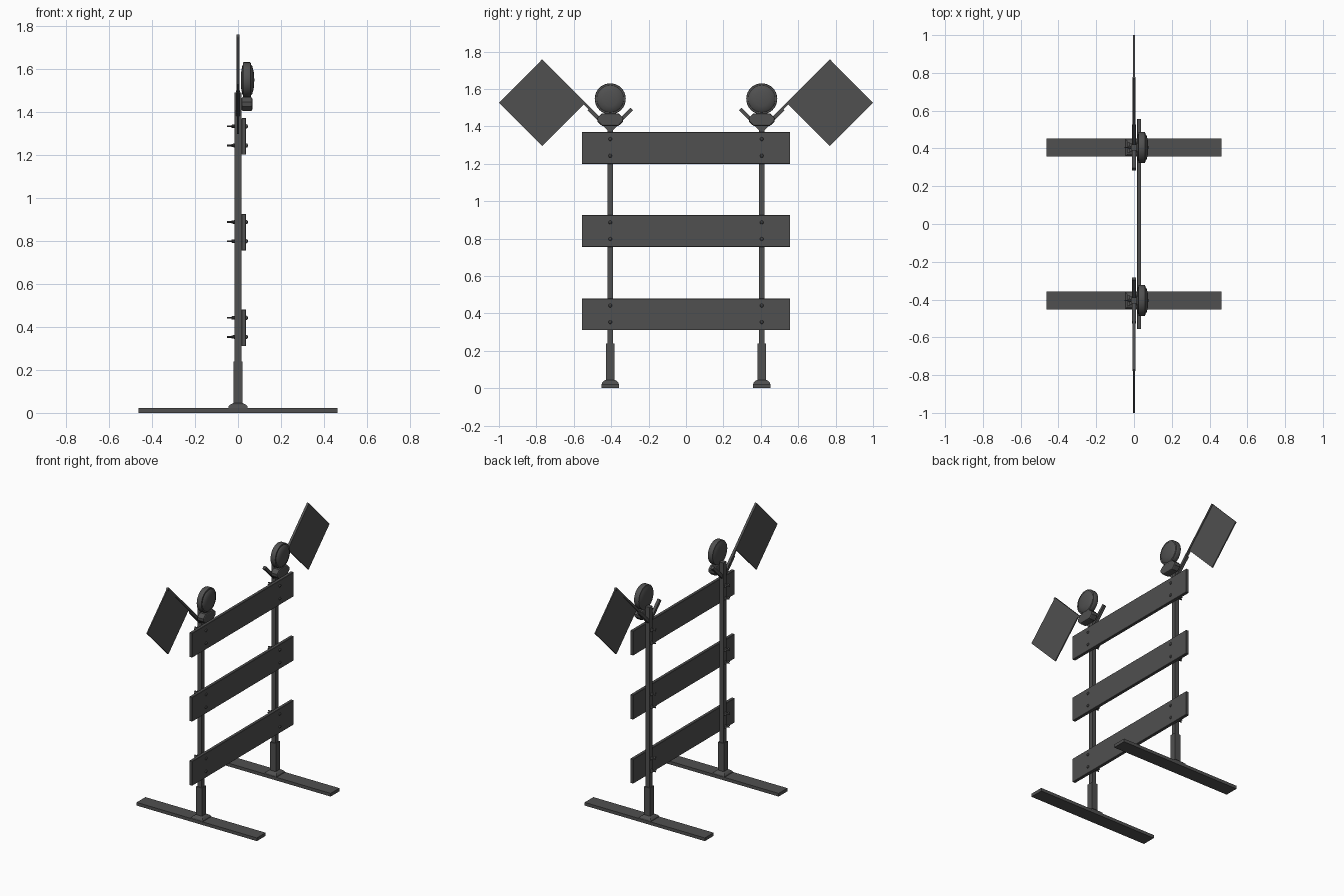
import bpy, bmesh, math
from mathutils import Vector, Matrix

if "Cube" in bpy.data.objects:
    bpy.data.objects.remove(bpy.data.objects["Cube"])

POST_Y = 0.405
DARK = bpy.data.materials.new("dark_grey")
DARK.diffuse_color = (0.08, 0.08, 0.08, 1)
DARK.use_nodes = True
DARK.node_tree.nodes["Principled BSDF"].inputs["Base Color"].default_value = DARK.diffuse_color


def finish(name, bm, smooth=False):
    bmesh.ops.recalc_face_normals(bm, faces=bm.faces)
    me = bpy.data.meshes.new(name)
    bm.to_mesh(me)
    bm.free()
    me.materials.append(DARK)
    ob = bpy.data.objects.new(name, me)
    bpy.context.collection.objects.link(ob)
    if smooth:
        bpy.ops.object.select_all(action='DESELECT')
        ob.select_set(True)
        bpy.context.view_layer.objects.active = ob
        bpy.ops.object.shade_smooth_by_angle(angle=math.radians(35))
    return ob


def add_box(bm, lo, hi, rot=None, origin=(0, 0, 0)):
    lo, hi = Vector(lo), Vector(hi)
    m = Matrix.Translation((lo + hi) / 2) @ Matrix.Diagonal((*(hi - lo), 1))
    if rot is not None:
        m = Matrix.Translation(origin) @ Matrix.Rotation(rot, 4, 'X') @ m
    bmesh.ops.create_cube(bm, size=1, matrix=m)


def add_lathe(bm, profile, matrix, n=24, turn=0.0):
    """Spin (radius, height) points about local z; zero radius closes the end."""
    rings = []
    for r, h in profile:
        k = 1 if r == 0 else n
        rings.append([bm.verts.new(matrix @ Vector((r * math.cos(turn + 2 * math.pi * i / n),
                      r * math.sin(turn + 2 * math.pi * i / n), h))) for i in range(k)])
    for a, b in zip(rings, rings[1:]):
        for i in range(n):
            q = [a[i % len(a)], a[(i + 1) % len(a)], b[(i + 1) % len(b)], b[i % len(b)]]
            bm.faces.new(list(dict.fromkeys(q)))


def along_x(x, y, z):
    return Matrix.Translation((x, y, z)) @ Matrix.Rotation(math.pi / 2, 4, 'Y')


# three horizontal rails
for label, z in (("lower", 0.395), ("middle", 0.84), ("upper", 1.285)):
    bm = bmesh.new()
    add_box(bm, (0.016, -0.557, z - 0.085), (0.038, 0.557, z + 0.085))
    bmesh.ops.bevel(bm, geom=bm.edges[:], offset=0.002, segments=1, affect='EDGES')
    finish(label + "_rail", bm)

for side, s in (("left", -1), ("right", 1)):
    y = s * POST_Y

    # flat ground foot
    bm = bmesh.new()
    add_box(bm, (-0.462, y - 0.048, 0), (0.462, y + 0.048, 0.022))
    finish(side + "_foot", bm)

    # square socket with a flared collar on the foot
    bm = bmesh.new()
    collar = [(0, 0.02), (0.046, 0.02), (0.044, 0.03), (0.034, 0.04), (0.022, 0.045),
              (0.022, 0.24), (0, 0.24)]
    add_lathe(bm, [(r * math.sqrt(2), h) for r, h in collar],
              Matrix.Translation((0, y, 0)), 4, math.pi / 4)
    finish(side + "_socket", bm)

    # square upright post
    bm = bmesh.new()
    add_box(bm, (-0.016, y - 0.016, 0.2), (0.016, y + 0.016, 1.49))
    finish(side + "_post", bm)

    # rail bolts with wing nuts
    bm = bmesh.new()
    for rail in (0.395, 0.84, 1.285):
        for z in (rail - 0.042, rail + 0.047):
            add_lathe(bm, [(0, -0.05), (0.004, -0.05), (0.004, 0.038), (0.01, 0.038),
                           (0.008, 0.044), (0, 0.047)], along_x(0, y, z), 10)
            add_lathe(bm, [(0, -0.03), (0.007, -0.03), (0.009, -0.015), (0, -0.015)],
                      along_x(0, y, z), 10)
            for w in (-1, 1):
                add_box(bm, (-0.008, 0.004, -0.002), (0.008, 0.026, 0.002),
                        0 if w > 0 else math.pi, (-0.03, y, z))
    finish(side + "_bolts", bm)

    # V shaped flag holder
    bm = bmesh.new()
    for a in (-1, 1):
        add_box(bm, (-0.010, -0.010, 0), (0.010, 0.010, 0.162), a * math.pi / 4, (0, y, 1.378))
    finish(side + "_flag_holder", bm)

    # flag staff leaning outwards, with the square flag hanging off it
    ang = -s * math.pi / 4
    start = (0, s * 0.405, 1.385)
    bm = bmesh.new()
    add_box(bm, (-0.008, -0.007, 0.03), (0.008, 0.007, 0.522), ang, start)
    finish(side + "_flag_staff", bm)
    bm = bmesh.new()
    add_box(bm, (-0.004, -0.1635, -0.1635), (0.004, 0.1635, 0.1635), ang, (0, s * 0.769, 1.527))
    finish(side + "_flag", bm)

    # round warning lamp, lens on both faces
    bm = bmesh.new()
    add_lathe(bm, [(0, 0.013), (0.04, 0.015), (0.066, 0.020), (0.072, 0.023), (0.081, 0.023),
                   (0.083, 0.027), (0.083, 0.055), (0.081, 0.059), (0.072, 0.060),
                   (0.066, 0.066), (0.04, 0.073), (0, 0.076)], along_x(0, y, 1.547), 40)
    finish(side + "_lamp", bm, True)

    # lamp battery case
    bm = bmesh.new()
    outline = [(-0.045, 1.403), (0.045, 1.403), (0.068, 1.425), (0.070, 1.445),
               (0.045, 1.468), (-0.045, 1.468), (-0.070, 1.445), (-0.068, 1.425)]
    face = bm.faces.new([bm.verts.new((0.016, y + p, q)) for p, q in outline])
    ext = bmesh.ops.extrude_face_region(bm, geom=[face])
    bmesh.ops.translate(bm, vec=(0.051, 0, 0),
                        verts=[v for v in ext['geom'] if isinstance(v, bmesh.types.BMVert)])
    ends = [e for e in bm.edges if abs(e.verts[0].co.x - e.verts[1].co.x) < 1e-5]
    bmesh.ops.bevel(bm, geom=ends, offset=0.008, segments=2, profile=0.5, affect='EDGES')
    finish(side + "_lamp_case", bm)
